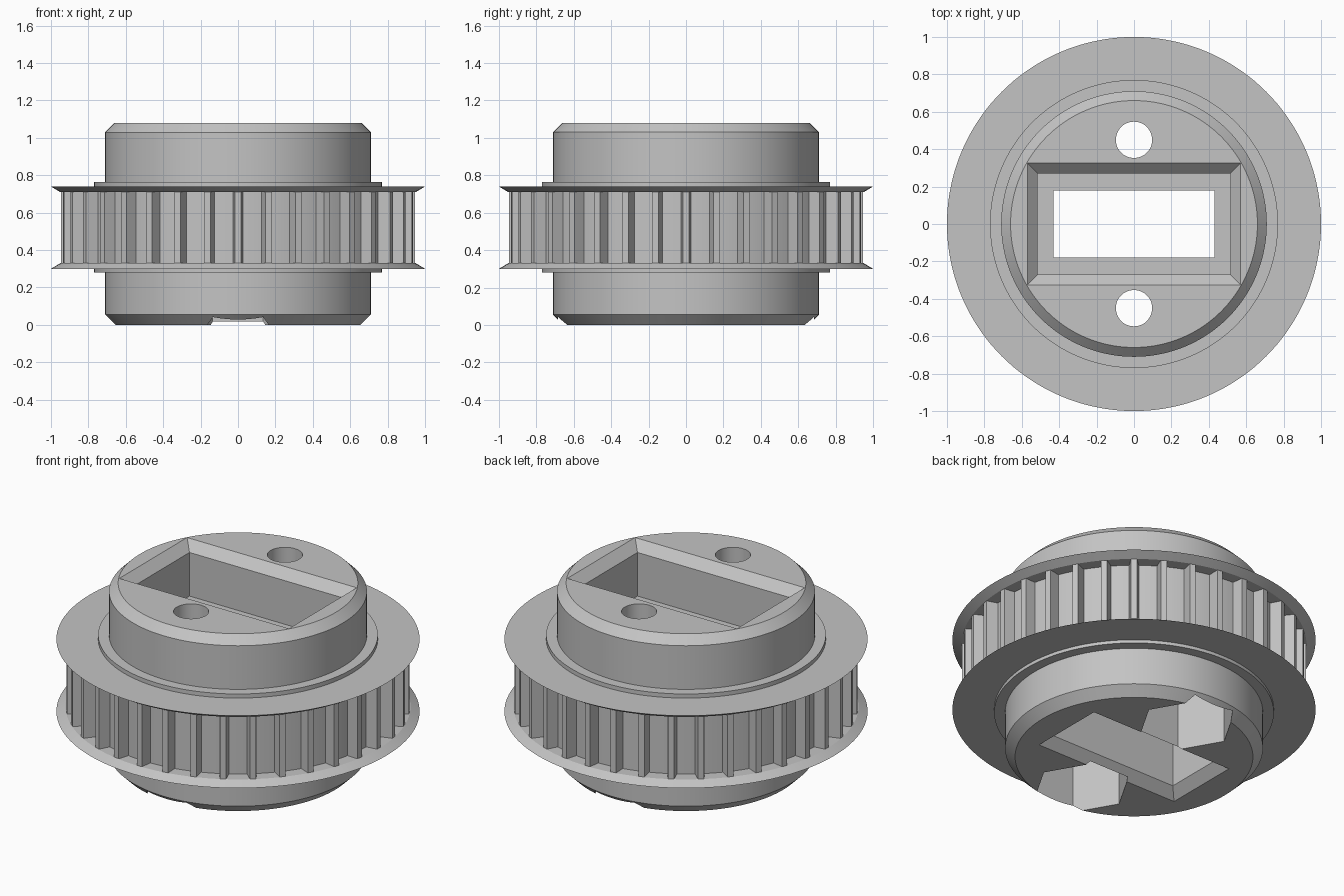
import bpy
import bmesh
from math import sin, cos, pi, radians

cube = bpy.data.objects.get("Cube")
if cube:
    bpy.data.objects.remove(cube, do_unlink=True)

TEETH = 36
SEGMENTS = 144

grey = bpy.data.materials.new("plain grey")
grey.use_nodes = True
COLOUR = (0.55, 0.55, 0.55, 1)
grey.diffuse_color = COLOUR
grey.node_tree.nodes["Principled BSDF"].inputs["Base Color"].default_value = COLOUR


def finish(bm, name):
    bmesh.ops.recalc_face_normals(bm, faces=bm.faces)
    mesh = bpy.data.meshes.new(name)
    bm.to_mesh(mesh)
    bm.free()
    mesh.materials.append(grey)
    obj = bpy.data.objects.new(name, mesh)
    bpy.context.collection.objects.link(obj)
    return obj


def add_loft(bm, rings):
    """Skin a stack of matching closed rings and cap both ends."""
    loops = [[bm.verts.new(p) for p in ring] for ring in rings]
    n = len(loops[0])
    for low, high in zip(loops, loops[1:]):
        for i in range(n):
            j = (i + 1) % n
            bm.faces.new((low[i], low[j], high[j], high[i]))
    bm.faces.new(loops[0])
    bm.faces.new(loops[-1])


def circle(r, z, n=SEGMENTS, y=0):
    return [(r * cos(2 * pi * i / n), y + r * sin(2 * pi * i / n), z) for i in range(n)]


def rectangle(hx, hy, z):
    return [(-hx, -hy, z), (hx, -hy, z), (hx, hy, z), (-hx, hy, z)]


def loft(name, rings):
    bm = bmesh.new()
    add_loft(bm, rings)
    return finish(bm, name)


# Hub, collars, flanges and tooth root as one turned profile
profile = [(0.655, 0), (0.71, 0.055), (0.71, 0.28), (0.77, 0.28), (0.77, 0.30),
           (1.0, 0.30), (0.95, 0.33), (0.88, 0.33), (0.88, 0.71), (0.95, 0.71),
           (1.0, 0.74), (0.77, 0.74), (0.77, 0.765), (0.71, 0.765),
           (0.71, 1.03), (0.66, 1.08)]
body = loft("pulley_body", [circle(r, z) for r, z in profile])

# Stepped rectangular slot with chamfered mouths
cutters = [loft("slot_cutter", [
    rectangle(0.505, 0.255, -0.02), rectangle(0.43, 0.18, 0.055),
    rectangle(0.43, 0.18, 0.76), rectangle(0.515, 0.27, 0.76),
    rectangle(0.515, 0.27, 1.025), rectangle(0.59, 0.345, 1.1)])]

# Bolt holes with hexagonal nut pockets underneath
for side in (-1, 1):
    y = 0.45 * side
    cutters.append(loft("bolt_hole_cutter", [circle(0.097, z, 48, y) for z in (-0.1, 1.2)]))
    cutters.append(loft("nut_pocket_cutter", [circle(0.27, z, 6, y) for z in (-0.1, 0.35)]))

bpy.context.view_layer.objects.active = body
for cutter in cutters:
    cutter.hide_render = True
    mod = body.modifiers.new("cut", 'BOOLEAN')
    mod.operation = 'DIFFERENCE'
    mod.solver = 'EXACT'
    mod.object = cutter
    bpy.ops.object.modifier_apply(modifier=mod.name)
for cutter in cutters:
    bpy.data.objects.remove(cutter, do_unlink=True)

# Tapered belt teeth between the flanges
bm = bmesh.new()
section = [(0.86, -0.029), (0.947, -0.017), (0.947, 0.017), (0.86, 0.029)]
for k in range(TEETH):
    a = 2 * pi * k / TEETH
    add_loft(bm, [[(r * cos(a) - t * sin(a), r * sin(a) + t * cos(a), z)
                   for r, t in section] for z in (0.325, 0.715)])
finish(bm, "belt_teeth")

# Smooth the turned surfaces, keep machined edges crisp
bpy.ops.object.select_all(action='DESELECT')
body.select_set(True)
bpy.context.view_layer.objects.active = body
bpy.ops.object.shade_smooth_by_angle(angle=radians(25))
